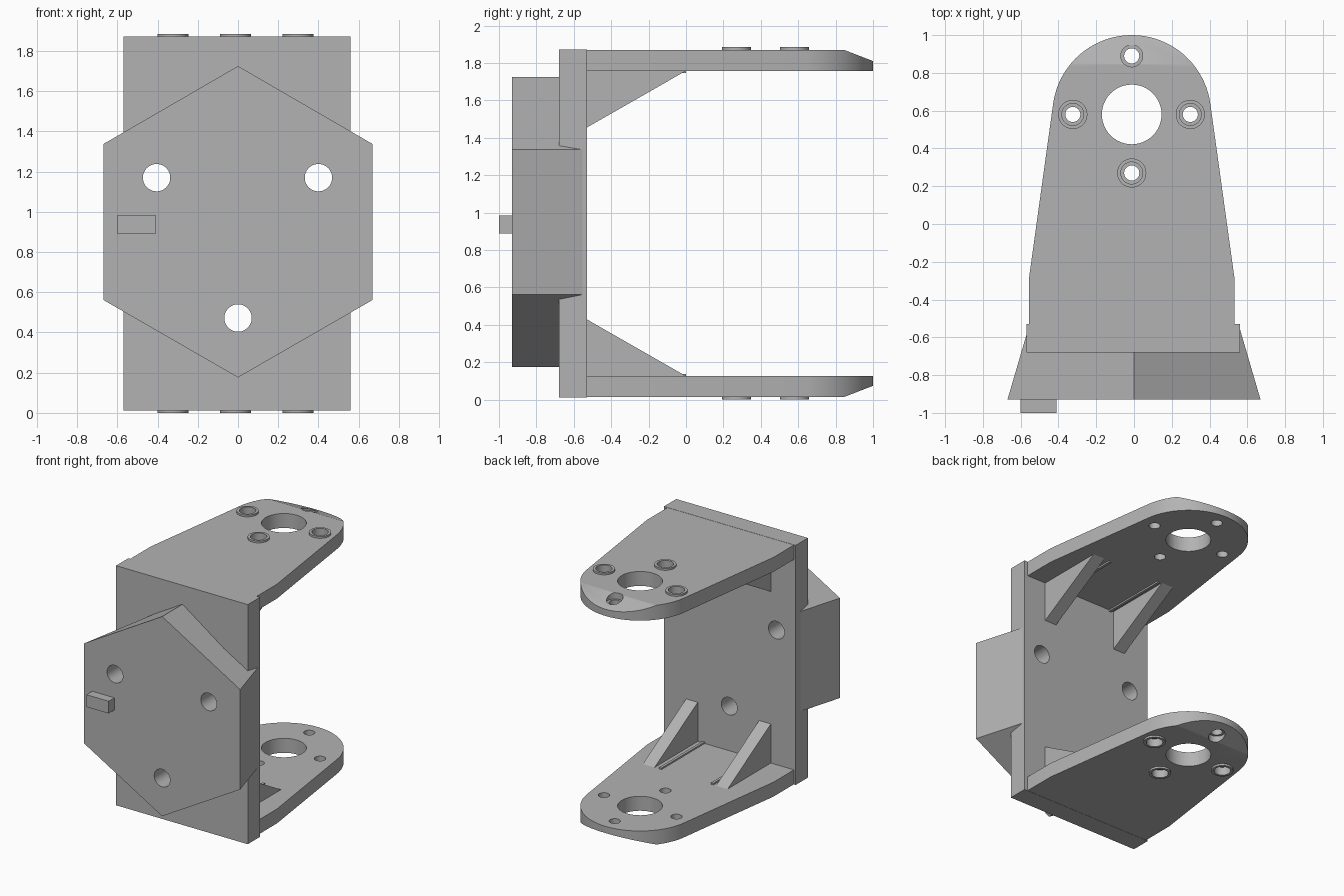
import bpy
import bmesh
from math import sin, cos, radians
from mathutils import Vector

if "Cube" in bpy.data.objects:
    bpy.data.objects.remove(bpy.data.objects["Cube"])

MID = 0.9425      # height of the mirror plane
CX = -0.012       # centre line of the arms

grey = bpy.data.materials.new("plain grey")
grey.use_nodes = True
grey.diffuse_color = (0.45, 0.45, 0.45, 1)
grey.node_tree.nodes["Principled BSDF"].inputs["Base Color"].default_value = (0.45, 0.45, 0.45, 1)


def loft(name, start, end, z=0.0):
    """Solid between two matching outlines."""
    bm = bmesh.new()
    a = [bm.verts.new(p) for p in start]
    b = [bm.verts.new(p) for p in end]
    bm.faces.new(a)
    bm.faces.new(b)
    for i in range(len(a)):
        j = (i + 1) % len(a)
        bm.faces.new((a[i], a[j], b[j], b[i]))
    bmesh.ops.recalc_face_normals(bm, faces=bm.faces)
    mesh = bpy.data.meshes.new(name)
    bm.to_mesh(mesh)
    bm.free()
    mesh.materials.append(grey)
    obj = bpy.data.objects.new(name, mesh)
    obj.location.z = z
    bpy.context.collection.objects.link(obj)
    return obj


def box(name, x, y, z0, z1, z=0.0):
    base = [(x[0], y[0]), (x[1], y[0]), (x[1], y[1]), (x[0], y[1])]
    return loft(name, [(*p, z0) for p in base], [(*p, z1) for p in base], z)


def circle(radius, count=48):
    return [(radius * cos(radians(360 * i / count)), radius * sin(radians(360 * i / count)))
            for i in range(count)]


def cylinder_z(x, y, radius, z0, z1):
    ring = circle(radius)
    return loft("tool", [(x + u, y + v, z0) for u, v in ring],
                [(x + u, y + v, z1) for u, v in ring], MID)


def cylinder_y(x, z, radius, y0, y1):
    ring = circle(radius)
    return loft("tool", [(x + u, y0, z + v) for u, v in ring],
                [(x + u, y1, z + v) for u, v in ring])


def activate(obj):
    bpy.ops.object.select_all(action='DESELECT')
    obj.select_set(True)
    bpy.context.view_layer.objects.active = obj


def combine(obj, tool, operation='DIFFERENCE'):
    mod = obj.modifiers.new("combine", 'BOOLEAN')
    mod.operation = operation
    mod.solver = 'EXACT'
    mod.object = tool
    activate(obj)
    bpy.ops.object.modifier_apply(modifier=mod.name)
    bpy.data.objects.remove(tool)


def mirror_z(obj):
    mod = obj.modifiers.new("mirror", 'MIRROR')
    mod.use_axis = (False, False, True)
    mod.use_mirror_merge = False


def smooth(obj):
    activate(obj)
    bpy.ops.object.shade_smooth_by_angle(angle=radians(25))


# Upright plate
plate = box("upright_plate", (-0.57, 0.56), (-0.68, -0.53), 0.013, 1.872)

# Hexagonal mount, narrowing in width towards the plate
HEX = [(0, 1.725), (1, 1.337), (1, 0.562), (0, 0.176), (-1, 0.562), (-1, 1.337)]
mount = loft("hexagonal_mount", [(x * 0.67, -0.93, z) for x, z in HEX],
             [(x * 0.556, -0.54, z) for x, z in HEX])

# Three mounting holes through both
for x, z in ((-0.405, 1.17), (0.4, 1.17), (0, 0.472)):
    for part in (plate, mount):
        combine(part, cylinder_y(x, z, 0.068, -1.1, -0.3))
smooth(plate)
smooth(mount)

# Locating key
box("locating_key", (-0.6, -0.41), (-1.0, -0.92), 0.89, 0.985)

# Arm outline: straight root, tapering sides, round tip
arc = [(CX + 0.42 * cos(radians(a)), 0.58 + 0.42 * sin(radians(a)))
       for a in [7.5 + 165 * i / 40 for i in range(41)]]
outline = [(CX - 0.543, -0.28), (CX - 0.543, -0.54), (CX + 0.543, -0.54), (CX + 0.543, -0.28)] + arc
arm = loft("arms", [(x, y, 0.816) for x, y in outline],
           [(x, y, 0.928) for x, y in outline], MID)

# Sloped outer face at the tip
bm = bmesh.new()
bm.from_mesh(arm.data)
cut = bmesh.ops.bisect_plane(bm, geom=bm.verts[:] + bm.edges[:] + bm.faces[:],
                             plane_co=Vector((0, 0.845, 0.928)),
                             plane_no=Vector((0, 0.06, 0.155)), clear_outer=True)
rim = [e for e in bm.edges if e.is_boundary]
bmesh.ops.holes_fill(bm, edges=rim)
bmesh.ops.recalc_face_normals(bm, faces=bm.faces)
bm.to_mesh(arm.data)
bm.free()

# Raised bosses, counterbored screw holes and the large bore
SCREWS = [(CX - 0.312, 0.58), (CX + 0.31, 0.58), (CX, 0.27), (CX, 0.89)]
for x, y in SCREWS[:3]:
    combine(arm, cylinder_z(x, y, 0.077, 0.88, 0.9425), 'UNION')
for x, y in SCREWS:
    combine(arm, cylinder_z(x, y, 0.058, 0.88, 1.1))
    combine(arm, cylinder_z(x, y, 0.04, 0.7, 1.1))
combine(arm, cylinder_z(CX, 0.58, 0.158, 0.7, 1.1))
smooth(arm)
mirror_z(arm)

# Triangular ribs bracing the arms, each with a thin bead along its inner side
RIB = [(-0.54, 0.513), (-0.53, 0.513), (0.0, 0.816), (0.0, 0.83), (-0.54, 0.83)]
for side, x0, bead_x in (("right", -0.357, -0.235), ("left", 0.27, 0.21)):
    rib = loft(side + "_ribs", [(x0, y, z) for y, z in RIB],
               [(x0 + 0.1, y, z) for y, z in RIB], MID)
    bead = box(side + "_beads", (bead_x, bead_x + 0.02), (-0.54, 0.0), 0.804, 0.82, MID)
    mirror_z(rib)
    mirror_z(bead)
